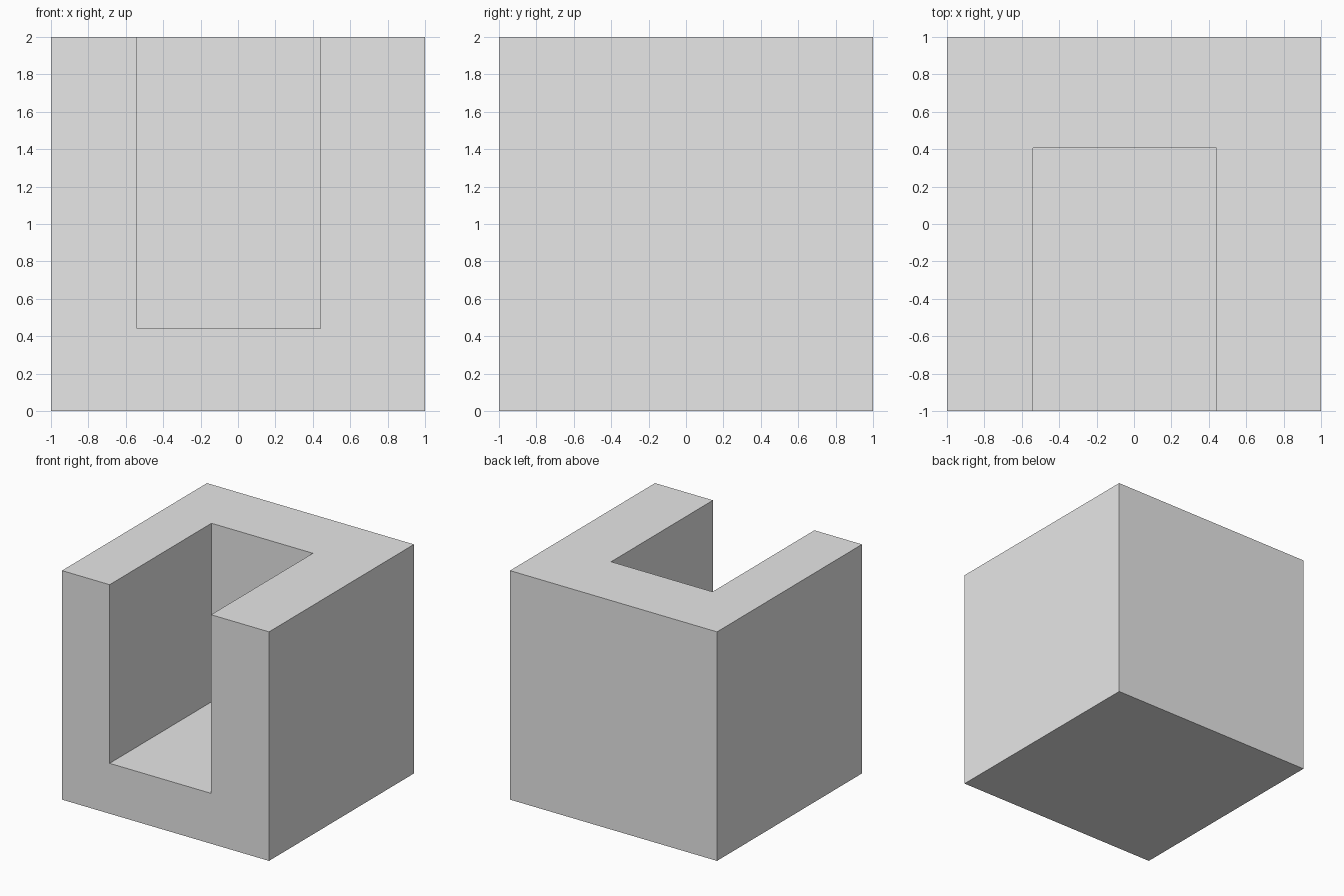
import bpy

default_cube = bpy.data.objects.get("Cube")
if default_cube:
    bpy.data.objects.remove(default_cube, do_unlink=True)

# Single plain material
grey = bpy.data.materials.new("light_grey")
grey.use_nodes = True
colour = (0.8, 0.8, 0.8, 1)
grey.diffuse_color = colour
grey.node_tree.nodes["Principled BSDF"].inputs["Base Color"].default_value = colour


def box(name, low, high):
    """Axis-aligned box between two opposite corners."""
    centre = [(a + b) / 2 for a, b in zip(low, high)]
    bpy.ops.mesh.primitive_cube_add(size=1, location=centre)
    obj = bpy.context.object
    obj.name = name
    obj.scale = [b - a for a, b in zip(low, high)]
    bpy.ops.object.transform_apply(location=True, rotation=False, scale=True)
    obj.data.materials.append(grey)
    return obj


# Solid block, and a slot open at the front and top
block = box("slotted_block", (-1, -1, 0), (1, 1, 2))
slot = box("slot_cutter", (-0.54, -1.2, 0.44), (0.44, 0.405, 2.2))

cut = block.modifiers.new("slot", "BOOLEAN")
cut.operation = "DIFFERENCE"
cut.solver = "EXACT"
cut.object = slot

# Bake the cut and drop the cutter
bpy.context.view_layer.objects.active = block
bpy.ops.object.modifier_apply(modifier=cut.name)
bpy.data.objects.remove(slot, do_unlink=True)
